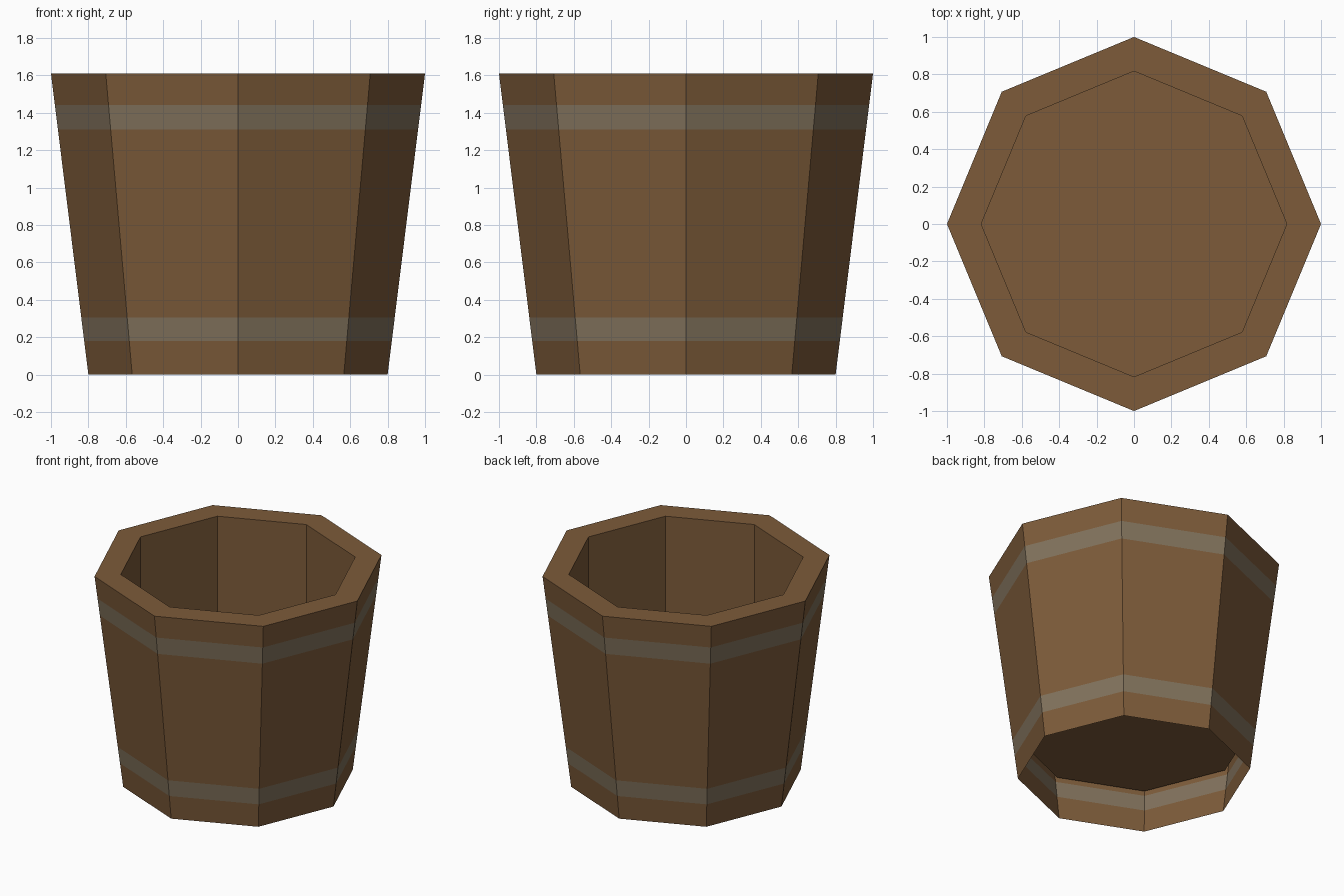
import bpy, bmesh, math

if "Cube" in bpy.data.objects:
    bpy.data.objects.remove(bpy.data.objects["Cube"])

SIDES = 8
HEIGHT = 1.61
R_BOTTOM, R_TOP = 0.80, 1.00
R_INNER, FLOOR_Z = 0.817, 0.33
BANDS = ((0.18, 0.305), (1.31, 1.44))


def material(name, rgb):
    m = bpy.data.materials.new(name)
    m.diffuse_color = (*rgb, 1.0)
    m.use_nodes = True
    m.node_tree.nodes["Principled BSDF"].inputs["Base Color"].default_value = m.diffuse_color
    return m


wood = material("brown wood", (0.205, 0.105, 0.042))
metal = material("grey hoop", (0.220, 0.168, 0.107))


def ring(bm, r, z):
    return [bm.verts.new((r * math.cos(i * math.tau / SIDES),
                          r * math.sin(i * math.tau / SIDES), z))
            for i in range(SIDES)]


def bridge(bm, a, b, mat=0):
    for i in range(SIDES):
        j = (i + 1) % SIDES
        bm.faces.new((a[i], a[j], b[j], b[i])).material_index = mat


bm = bmesh.new()

# Tapered outer wall, cut into levels so the hoops are flush painted strips
levels = [0.0, *(z for band in BANDS for z in band), HEIGHT]
rings = [ring(bm, R_BOTTOM + (R_TOP - R_BOTTOM) * z / HEIGHT, z) for z in levels]
for k in range(len(rings) - 1):
    bridge(bm, rings[k], rings[k + 1], k % 2)

# Flat rim, straight inner wall and raised floor; the underside stays open
inner_top = ring(bm, R_INNER, HEIGHT)
inner_low = ring(bm, R_INNER, FLOOR_Z)
bridge(bm, rings[-1], inner_top)
bridge(bm, inner_top, inner_low)
bm.faces.new(inner_low)

mesh = bpy.data.meshes.new("bucket")
bm.to_mesh(mesh)
bm.free()
mesh.materials.append(wood)
mesh.materials.append(metal)
bucket = bpy.data.objects.new("bucket", mesh)
bpy.context.collection.objects.link(bucket)
